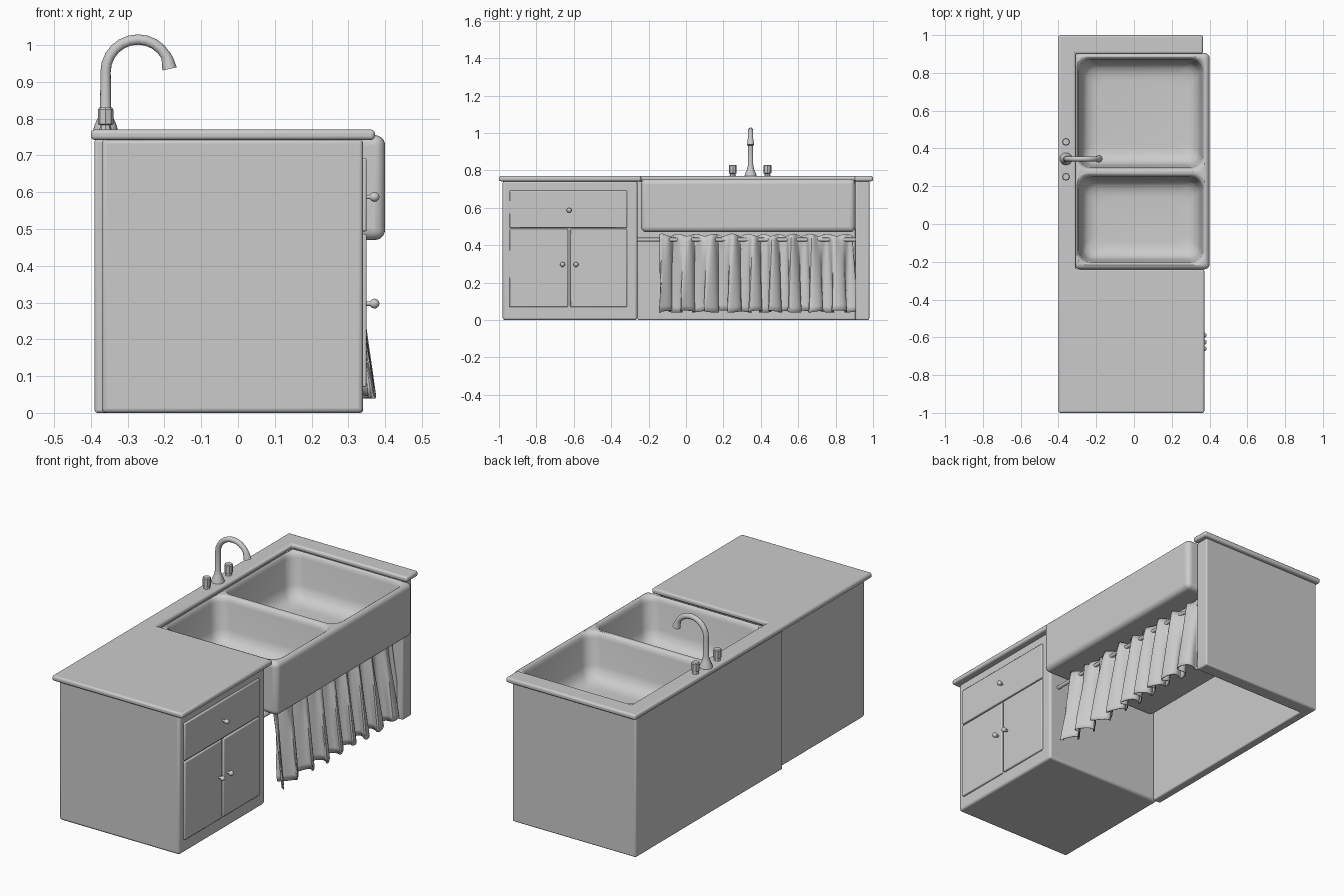
import bpy, bmesh, math
from math import sin, cos, pi, radians

if "Cube" in bpy.data.objects:
    bpy.data.objects.remove(bpy.data.objects["Cube"])


def finish(name, bm, bevel=0.0, segs=3, smooth=True):
    bmesh.ops.recalc_face_normals(bm, faces=bm.faces[:])
    me = bpy.data.meshes.new(name)
    bm.to_mesh(me)
    bm.free()
    ob = bpy.data.objects.new(name, me)
    bpy.context.collection.objects.link(ob)
    if bevel:
        m = ob.modifiers.new("bevel", 'BEVEL')
        m.width, m.segments, m.limit_method = bevel, segs, 'ANGLE'
    if smooth:
        bpy.ops.object.select_all(action='DESELECT')
        ob.select_set(True)
        bpy.context.view_layer.objects.active = ob
        bpy.ops.object.shade_smooth_by_angle(angle=radians(35))
    return ob


def prism(name, pts, z0, z1, bevel=0.0, segs=3):
    """Extrude a flat xy outline from z0 to z1."""
    bm = bmesh.new()
    f = bm.faces.new([bm.verts.new((x, y, z0)) for x, y in pts])
    top = bmesh.ops.extrude_face_region(bm, geom=[f])
    for v in top['geom']:
        if isinstance(v, bmesh.types.BMVert):
            v.co.z = z1
    return finish(name, bm, bevel, segs)


def box(name, x0, x1, y0, y1, z0, z1, bevel=0.0, segs=3):
    return prism(name, [(x0, y0), (x1, y0), (x1, y1), (x0, y1)], z0, z1, bevel, segs)


def loft(name, rings):
    """Skin closed rings of equal length and cap both ends."""
    bm = bmesh.new()
    vs = [[bm.verts.new(p) for p in r] for r in rings]
    n = len(vs[0])
    for a, b in zip(vs, vs[1:]):
        for i in range(n):
            j = (i + 1) % n
            bm.faces.new((a[i], a[j], b[j], b[i]))
    bm.faces.new(vs[0])
    bm.faces.new(vs[-1])
    return finish(name, bm)


def tube(name, path, y, n=12):
    """Round tube along (x, z, radius) points in a plane of constant y."""
    rings = []
    for k, (x, z, r) in enumerate(path):
        a, b = path[max(k - 1, 0)], path[min(k + 1, len(path) - 1)]
        tx, tz = b[0] - a[0], b[1] - a[1]
        l = math.hypot(tx, tz)
        nx, nz = tz / l, -tx / l
        rings.append([(x + nx * r * cos(t), y + r * sin(t), z + nz * r * cos(t))
                      for t in (2 * pi * i / n for i in range(n))])
    return loft(name, rings)


def rounded_ring(x0, x1, y0, y1, r, z, n=7):
    pts = []
    corners = [(x1 - r, y1 - r), (x0 + r, y1 - r), (x0 + r, y0 + r), (x1 - r, y0 + r)]
    for q, (cx, cy) in enumerate(corners):
        for i in range(n):
            t = pi / 2 * (q + i / (n - 1))
            pts.append((cx + r * cos(t), cy + r * sin(t), z))
    return pts


# Drawer cabinet
box("cabinet", -0.37, 0.34, -0.98, -0.26, 0, 0.745, 0.012)
box("drawer_front", 0.33, 0.35, -0.945, -0.315, 0.493, 0.692, 0.005, 2)
box("left_door", 0.33, 0.35, -0.945, -0.631, 0.07, 0.486, 0.005, 2)
box("right_door", 0.33, 0.35, -0.619, -0.315, 0.07, 0.486, 0.005, 2)
for name, y, z in (("drawer_knob", -0.625, 0.587), ("left_knob", -0.66, 0.297), ("right_knob", -0.588, 0.297)):
    tube(name, [(0.345, z, 0.006), (0.358, z, 0.006)]
         + [(0.371 - 0.0135 * cos(radians(a)), z, 0.0135 * sin(radians(a))) for a in (30, 55, 90, 120, 150, 172)], y)

# Open sink stand: back panel and far end panel
prism("sink_stand", [(-0.39, -0.26), (-0.345, -0.26), (-0.345, 0.905), (0.34, 0.905),
                     (0.34, 0.98), (-0.39, 0.98)], 0, 0.745, 0.008)

# Countertop wrapped round the sink
prism("countertop", [(-0.4, -1), (0.372, -1), (0.372, -0.24), (-0.31, -0.24), (-0.31, 0.902),
                     (0.365, 0.902), (0.365, 1), (-0.4, 1)], 0.742, 0.77, 0.01)

# Double apron-front sink, basins cut out with flared lips
sink = box("sink", -0.315, 0.4, -0.24, 0.905, 0.47, 0.755, 0.028, 5)
profile = [(0.515, 0.12), (0.518, 0.09), (0.53, 0.06), (0.552, 0.038), (0.59, 0.026),
           (0.725, 0.013), (0.741, 0.009), (0.75, 0.003), (0.756, -0.006), (0.80, -0.006)]
for k, (y0, y1) in enumerate(((-0.215, 0.262), (0.285, 0.885))):
    cut = loft("basin_cutter_%d" % k,
               [rounded_ring(-0.305 + d, 0.375 - d, y0 + d, y1 - d, 0.065, z) for z, d in profile])
    cut.hide_render = True
    m = sink.modifiers.new("basin", 'BOOLEAN')
    m.operation, m.object, m.solver = 'DIFFERENCE', cut, 'EXACT'

# Apply the cuts and drop the cutters
bpy.context.view_layer.update()
deps = bpy.context.evaluated_depsgraph_get()
me = bpy.data.meshes.new_from_object(sink.evaluated_get(deps))
sink.modifiers.clear()
sink.data = me
for o in [o for o in bpy.data.objects if o.name.startswith("basin_cutter")]:
    bpy.data.objects.remove(o)

# Tap: flared foot, arched spout, widening nozzle
arch = [(-0.272 - 0.088 * cos(radians(a)), 0.927 + 0.088 * sin(radians(a)), 0.014) for a in range(0, 151, 15)]
tube("spout", [(-0.36, 0.765, 0.034), (-0.36, 0.78, 0.031), (-0.36, 0.805, 0.02), (-0.36, 0.825, 0.015)]
     + arch + [(-0.192, 0.962, 0.016), (-0.186, 0.935, 0.02)], 0.345, 14)
for name, y in (("cold_handle", 0.25), ("hot_handle", 0.435)):
    tube(name, [(-0.36, 0.765, 0.018), (-0.36, 0.782, 0.014), (-0.36, 0.785, 0.021),
                (-0.36, 0.825, 0.021), (-0.36, 0.83, 0.017)], y, 8)

# Curtain rod
bm = bmesh.new()
bmesh.ops.create_cone(bm, cap_ends=True, segments=12, radius1=0.01, radius2=0.01, depth=1.18)
for v in bm.verts:
    v.co = (0.285 + v.co.x, 0.325 + v.co.z, 0.43 + v.co.y)
finish("curtain_rod", bm)

# Gathered curtain: folds deepen and swing forward toward the hem
bm = bmesh.new()
NU, NV, FOLDS = 180, 14, 9
grid = []
for j in range(NV + 1):
    v = j / NV
    row = []
    for i in range(NU + 1):
        u = i / NU
        ph = 2 * pi * FOLDS * u + 0.7 * sin(9 * u + 1)
        amp = 0.014 + 0.024 * v ** 0.7
        x = 0.288 + 0.045 * v + amp * sin(ph) + 0.006 * (1 - v) * sin(2.1 * ph + 1)
        y = -0.14 + 1.03 * u - 0.012 * v * (1 - 2 * u) + 0.018 * v * sin(2 * ph + 0.5 + 2 * u)
        z = 0.455 - 0.41 * v + 0.006 * sin(ph * 1.3 + 3 * v)
        row.append(bm.verts.new((x, y, z)))
    grid.append(row)
for a, b in zip(grid, grid[1:]):
    for i in range(NU):
        bm.faces.new((a[i], a[i + 1], b[i + 1], b[i]))
curtain = finish("curtain", bm)
m = curtain.modifiers.new("cloth", 'SOLIDIFY')
m.thickness = 0.004
